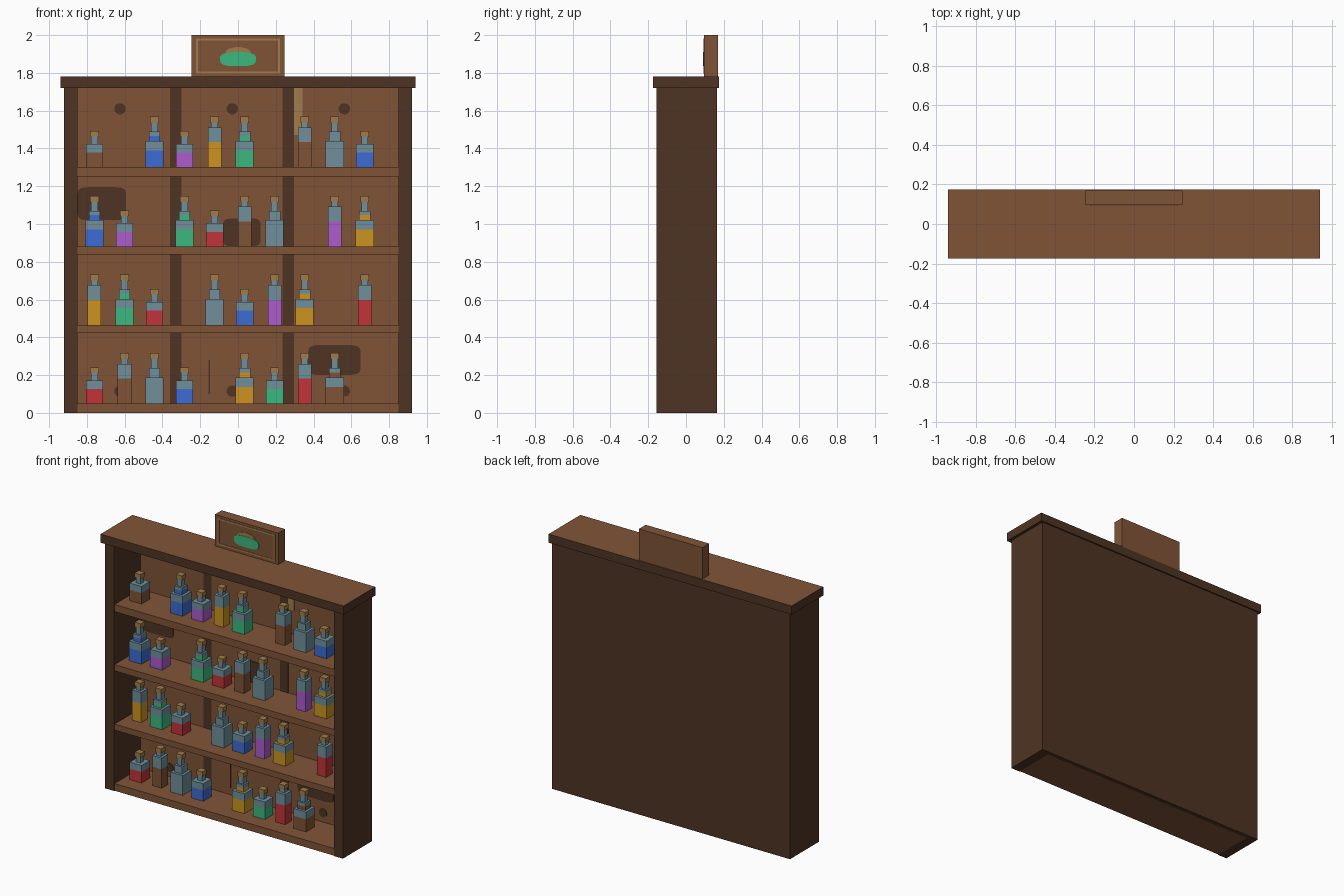
import bpy, bmesh, math
from mathutils import Matrix

if "Cube" in bpy.data.objects:
    bpy.data.objects.remove(bpy.data.objects["Cube"])


def srgb(r, g, b):
    def lin(c):
        c /= 255
        return c / 12.92 if c <= 0.04045 else ((c + 0.055) / 1.055) ** 2.4
    return (lin(r), lin(g), lin(b), 1)


COLORS = {
    "wood": srgb(128, 84, 55), "dark_wood": srgb(78, 52, 35), "cork": srgb(160, 124, 74),
    "glass": srgb(112, 143, 154), "green": srgb(60, 184, 126), "blue": srgb(60, 108, 212),
    "purple": srgb(172, 92, 206), "red": srgb(192, 52, 58), "amber": srgb(204, 148, 32),
}
MATS = {}
for key, col in COLORS.items():
    MATS[key] = bpy.data.materials.new(key)
    MATS[key].diffuse_color = col


def finish(name, bm, mats):
    bmesh.ops.recalc_face_normals(bm, faces=bm.faces)
    me = bpy.data.meshes.new(name)
    bm.to_mesh(me)
    bm.free()
    for m in mats:
        me.materials.append(MATS[m])
    ob = bpy.data.objects.new(name, me)
    bpy.context.collection.objects.link(ob)
    return ob


def box(name, x, y, z, mat, face_mat=None, direction=None):
    """Box from (min, max) ranges; faces pointing in direction get face_mat."""
    bm = bmesh.new()
    bmesh.ops.create_cube(bm, size=1)
    for v in bm.verts:
        v.co = [r[0] if c < 0 else r[1] for c, r in zip(v.co, (x, y, z))]
    bm.normal_update()
    if face_mat:
        for f in bm.faces:
            if f.normal[direction[0]] * direction[1] > 0.9:
                f.material_index = 1
    return finish(name, bm, [mat] + ([face_mat] if face_mat else []))


def plate(name, x, z, y, mat, power=2, n=16, t=0.004):
    """Thin rounded plate facing -y, filling the x and z ranges."""
    def sup(c):
        return math.copysign(abs(c) ** (2 / power), c)
    cx, cz, rx, rz = sum(x) / 2, sum(z) / 2, (x[1] - x[0]) / 2, (z[1] - z[0]) / 2
    bm = bmesh.new()
    ring = []
    for i in range(n):
        a = 2 * math.pi * (i + 0.5) / n
        ring.append(bm.verts.new((cx + rx * sup(math.cos(a)), y, cz + rz * sup(math.sin(a)))))
    face = bm.faces.new(ring)
    out = bmesh.ops.extrude_face_region(bm, geom=[face])
    for v in out["geom"]:
        if isinstance(v, bmesh.types.BMVert):
            v.co.y -= t
    return finish(name, bm, [mat])


# Bottle profiles: (half width, height, colour of the band below); L means liquid
NECK = 0.018
CORK = 0.023
SHAPES = {
    "small": [(.046, 0, "L"), (.046, .076, "L"), (.046, .122, "glass"), (NECK, .122, "glass"),
              (NECK, .16, "glass"), (CORK, .16, "cork"), (CORK, .19, "cork")],
    "stepped": [(.048, 0, "L"), (.048, .088, "L"), (.048, .138, "glass"), (.03, .138, "glass"),
                (.03, .165, "L"), (.03, .187, "glass"), (NECK, .187, "glass"),
                (NECK, .234, "glass"), (CORK, .234, "cork"), (CORK, .266, "cork")],
    "tall": [(.036, 0, "L"), (.036, .132, "L"), (.036, .21, "glass"), (NECK, .21, "glass"),
             (NECK, .236, "glass"), (CORK, .236, "cork"), (CORK, .266, "cork")],
}


def bottle(name, x, z, shape, liquid):
    bm = bmesh.new()
    mats = [liquid, "glass", "cork"]
    prev = None
    for w, h, c in SHAPES[shape]:
        ring = [bm.verts.new((x + sx * w, sy * w, z + h))
                for sx, sy in ((-1, -1), (1, -1), (1, 1), (-1, 1))]
        idx = 0 if c == "L" else mats.index(c, 1)
        if prev:
            for i in range(4):
                j = (i + 1) % 4
                bm.faces.new((prev[i], prev[j], ring[j], ring[i])).material_index = idx
        else:
            bm.faces.new(ring[::-1])
        prev = ring
    bm.faces.new(prev).material_index = 2
    finish(name, bm, mats)


# Cabinet carcass
BACK = 0.135
for side, s in (("left", -1), ("right", 1)):
    box(side + "_side_panel", sorted((s * .85, s * .92)), (-.155, .165), (0, 1.72), "dark_wood")
box("back_panel", (-.85, .85), (BACK, .165), (0, 1.72), "dark_wood", "wood", (1, -1))
box("top_board", (-.94, .94), (-.175, .175), (1.72, 1.78), "dark_wood", "wood", (2, 1))

# Shelves (bottom, top)
SHELVES = [(0, .05), (.424, .466), (.838, .882), (1.252, 1.302)]
for i, zr in enumerate(SHELVES):
    box(f"shelf_{i + 1}", (-.85, .85), (-.15, BACK), zr, "wood")

# Dark plank stripes behind each bay
for i, (_, z0) in enumerate(SHELVES):
    z1 = SHELVES[i + 1][0] if i < 3 else 1.72
    for j, x0 in enumerate((-.36, .235)):
        box(f"plank_stripe_{i + 1}_{j + 1}", (x0, x0 + .062), (BACK - .004, BACK), (z0, z1), "dark_wood")
box("worn_streak", (.297, .342), (BACK - .004, BACK), (1.47, 1.72), "cork")

# Knots and stains on the back panel
for i, x in enumerate((-.625, -.03, .563)):
    for j, z in enumerate((.115, 1.61)):
        plate(f"wood_knot_{i + 1}_{j + 1}", (x - .031, x + .031), (z - .03, z + .03), BACK, "dark_wood", n=12)
plate("stain_upper_left", (-.85, -.592), (1.02, 1.195), BACK, "dark_wood", 7, 24, .006)
plate("stain_middle", (-.08, .12), (.882, 1.03), BACK, "dark_wood", 6, 24, .006)
plate("stain_lower_right", (.37, .65), (.2, .36), BACK, "dark_wood", 6, 24, .006)
box("crack", (-.155, -.148), (BACK - .004, BACK), (.1, .28), "dark_wood")

# Bottles: slot number -> shape and liquid, from the lowest shelf up
ROWS = [
    {0: "small red", 1: "tall wood", 2: "stepped glass", 3: "small blue",
     5: "stepped amber", 6: "small green", 7: "tall red", 8: "stepped wood"},
    {0: "tall amber", 1: "stepped green", 2: "small red", 4: "stepped glass",
     5: "small blue", 6: "tall purple", 7: "stepped amber", 9: "tall red"},
    {0: "stepped blue", 1: "small purple", 3: "stepped green", 4: "small red",
     5: "tall wood", 6: "stepped glass", 8: "tall purple", 9: "stepped amber"},
    {0: "small wood", 2: "stepped blue", 3: "small purple", 4: "tall amber",
     5: "stepped green", 7: "tall wood", 8: "stepped glass", 9: "small blue"},
]
for r, row in enumerate(ROWS):
    for slot, spec in row.items():
        shape, liquid = spec.split()
        bottle(f"bottle_{r + 1}_{slot + 1}", -.76 + .159 * slot, SHELVES[r][1], shape, liquid)

# Sign board with thin frame and painted emblem
FRONT = 0.095
box("sign_board", (-.245, .245), (FRONT, .17), (1.78, 2), "wood")
for i, (x, z) in enumerate((((-.222, .222), (1.972, 1.983)), ((-.222, .222), (1.797, 1.808)),
                            ((-.222, -.211), (1.808, 1.972)), ((.211, .222), (1.808, 1.972)))):
    box(f"sign_frame_{i + 1}", x, (FRONT - .003, FRONT), z, "cork")
plate("sign_emblem_top", (-.068, .068), (1.875, 1.937), FRONT, "cork", 2, 16, .003)
plate("sign_emblem", (-.096, .096), (1.835, 1.91), FRONT, "green", 3, 20, .005)

for m in bpy.data.materials:
    if m.users and not m.is_grease_pencil:
        m.use_nodes = True
        m.node_tree.nodes["Principled BSDF"].inputs["Base Color"].default_value = m.diffuse_color
